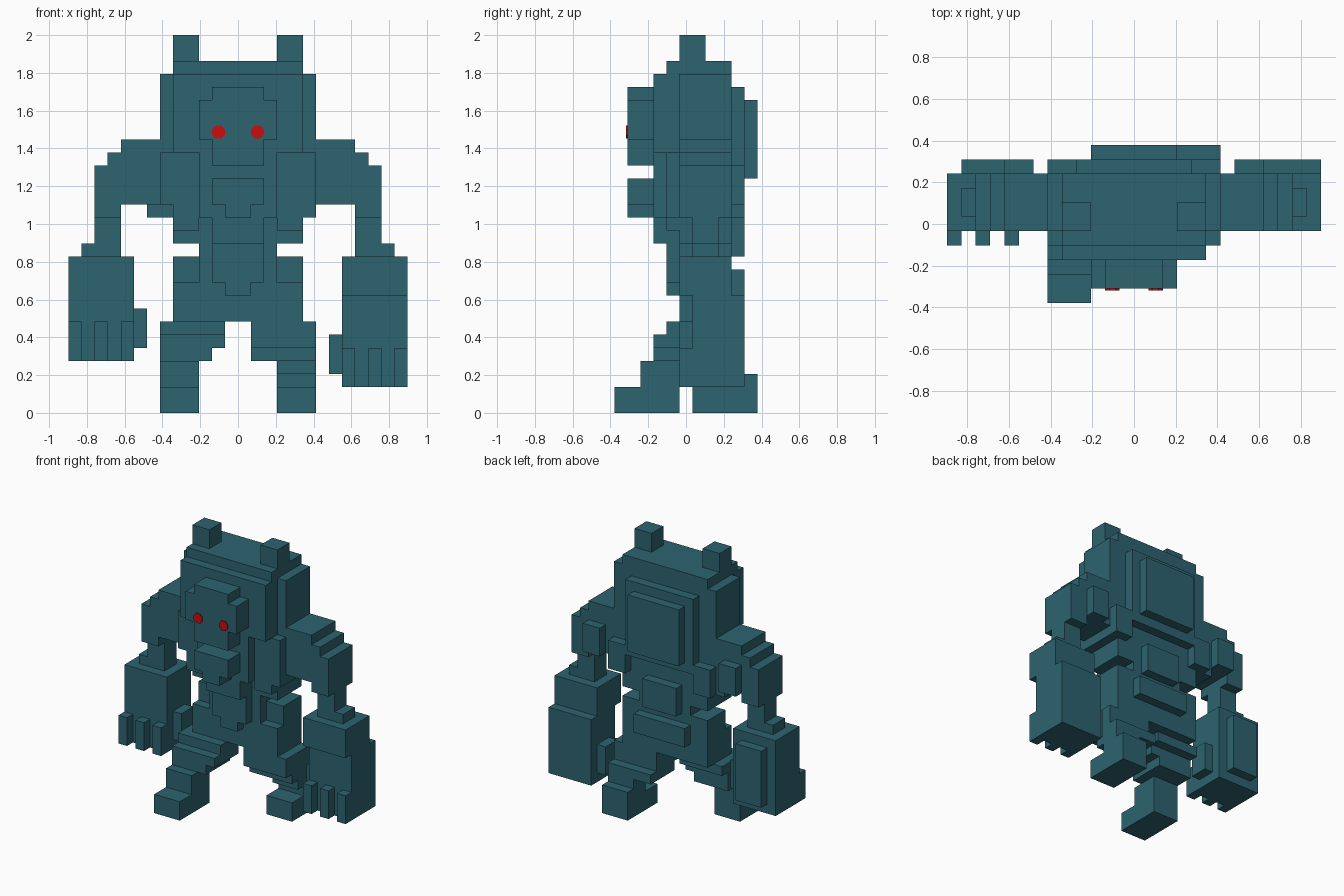
import bpy, bmesh, math
from mathutils import Matrix

cube = bpy.data.objects.get("Cube")
if cube:
    bpy.data.objects.remove(cube, do_unlink=True)

U = 2 / 29  # edge length of one block


def material(name, rgb):
    m = bpy.data.materials.new(name)
    m.use_nodes = True
    m.diffuse_color = (*rgb, 1)
    m.node_tree.nodes["Principled BSDF"].inputs["Base Color"].default_value = (*rgb, 1)
    return m


teal = material("dark teal", (0.026, 0.125, 0.16))
red = material("eye red", (0.58, 0.004, 0.005))

parts = {}   # part name -> set of block cells
filled = {}  # cell -> part that owns it


def part(name, *boxes, both=False):
    """Fill boxes (x0, x1, y0, y1, z0, z1), optionally mirrored across x."""
    cells = parts.setdefault(name, set())
    todo = list(boxes)
    if both:
        todo += [(-b[1], -b[0], *b[2:]) for b in boxes]
    for x0, x1, y0, y1, z0, z1 in todo:
        for x in range(x0, x1):
            for y in range(y0, y1):
                for z in range(z0, z1):
                    if (x, y, z) not in filled:
                        filled[x, y, z] = name
                        cells.add((x, y, z))


# Head with side cheeks, horns, face and muzzle
part("head", (-6, 6, 5, 9, 20, 26), (-5, 5, 3, 9, 20, 26), (-5, 5, 4, 9, 26, 27))
part("horns", (3, 5, 5, 7, 27, 29), both=True)
part("face", (-2, 2, 1, 3, 19, 25), (-3, 3, 1, 3, 21, 24))
part("muzzle", (-2, 2, 1, 3, 16, 18), (-1, 1, 1, 3, 15, 16))

# Torso, chest and stepped back plates
part("torso", (-5, 5, 5, 9, 13, 20), (-3, 3, 5, 9, 12, 13))
part("chest_center", (-3, 3, 3, 5, 15, 20), (-2, 2, 3, 5, 13, 15), (-2, 2, 4, 5, 12, 13))
part("chest_sides", (3, 6, 4, 9, 16, 20), (3, 5, 4, 5, 14, 16), both=True)
part("flank_blocks", (5, 6, 4, 9, 15, 16), (-7, -5, 6, 9, 15, 16))
part("back_plate", (-4, 4, 9, 10, 17, 25), (-3, 3, 10, 11, 18, 24))
part("shoulder_blades", (4, 6, 9, 10, 15, 18), both=True)
part("lower_back", (-2, 2, 9, 10, 12, 15))

# Pelvis and front flap
part("pelvis", (-3, 3, 5, 9, 7, 12), (-3, 3, 9, 10, 9, 11))
part("front_flap", (-2, 2, 4, 5, 10, 12), (-1, 1, 4, 5, 9, 10))
part("hips", (3, 5, 6, 9, 10, 12), (3, 5, 5, 9, 7, 10), both=True)

# Shoulders, upper arms and wrists
part("upper_arms", (6, 9, 5, 9, 16, 21), (9, 10, 5, 9, 15, 20),
     (10, 11, 5, 9, 15, 19), (7, 9, 9, 10, 16, 19), both=True)
part("wrists", (9, 11, 6, 8, 13, 15), (9, 12, 6, 8, 12, 13), both=True)

# Forearms, the right one raised and the left one hanging lower
part("right_forearm", (-13, -8, 5, 9, 4, 12), (-12, -9, 9, 10, 5, 11))
part("left_forearm", (8, 13, 5, 9, 9, 12), (8, 13, 6, 10, 2, 9))
part("right_thumb", (-8, -7, 6, 8, 5, 8))
part("left_thumb", (7, 8, 7, 9, 3, 6))
for i in (8, 10, 12):
    part("right_fingers", (-i - 1, -i, 4, 5, 4, 7))
    part("left_fingers", (i, i + 1, 5, 6, 2, 5))

# Right leg strides forward
part("right_knee", (-6, -1, 4, 8, 6, 7), (-6, -1, 3, 7, 5, 6), (-6, -2, 3, 7, 4, 5))
part("right_foot", (-6, -3, 2, 5, 2, 4), (-6, -3, 0, 5, 0, 2))

# Left leg trails behind
part("left_knee", (1, 6, 5, 9, 5, 7), (1, 6, 6, 10, 4, 5))
part("left_foot", (3, 6, 7, 10, 3, 4), (3, 6, 8, 11, 2, 3), (3, 6, 6, 11, 0, 2))

# Unit face corners for each of the six directions
DIRS = []
for axis in range(3):
    for side in (0, 1):
        a, b = (axis + 1) % 3, (axis + 2) % 3
        quad = []
        for p, q in ((0, 0), (1, 0), (1, 1), (0, 1)):
            c = [0, 0, 0]
            c[axis], c[a], c[b] = side, p, q
            quad.append(tuple(c))
        step = [0, 0, 0]
        step[axis] = 2 * side - 1
        DIRS.append((step, quad if side else quad[::-1]))


def add_object(name, bm, mat):
    mesh = bpy.data.meshes.new(name)
    bm.to_mesh(mesh)
    bm.free()
    mesh.materials.append(mat)
    obj = bpy.data.objects.new(name, mesh)
    bpy.context.collection.objects.link(obj)


# Skin every part with its outward faces only and merge coplanar ones
for name, cells in parts.items():
    bm = bmesh.new()
    verts = {}
    for cell in sorted(cells):
        for step, quad in DIRS:
            if tuple(c + s for c, s in zip(cell, step)) in filled:
                continue
            corners = []
            for q in quad:
                k = tuple(c + o for c, o in zip(cell, q))
                if k not in verts:
                    verts[k] = bm.verts.new((k[0] * U, (k[1] - 5.5) * U, k[2] * U))
                corners.append(verts[k])
            bm.faces.new(corners)
    bmesh.ops.dissolve_limit(bm, angle_limit=math.radians(1),
                             verts=bm.verts[:], edges=bm.edges[:])
    add_object(name, bm, teal)

# Eight-sided eye plates on the face
for name, x in (("right_eye", -1.5), ("left_eye", 1.5)):
    bm = bmesh.new()
    r = 0.5 * U / math.cos(math.pi / 8)
    bmesh.ops.create_cone(bm, cap_ends=True, segments=8, radius1=r, radius2=r, depth=0.009,
                          matrix=Matrix.Translation((x * U, -4.5 * U - 0.003, 21.55 * U))
                          @ Matrix.Rotation(math.pi / 2, 4, 'X')
                          @ Matrix.Rotation(math.pi / 8, 4, 'Z'))
    add_object(name, bm, red)
